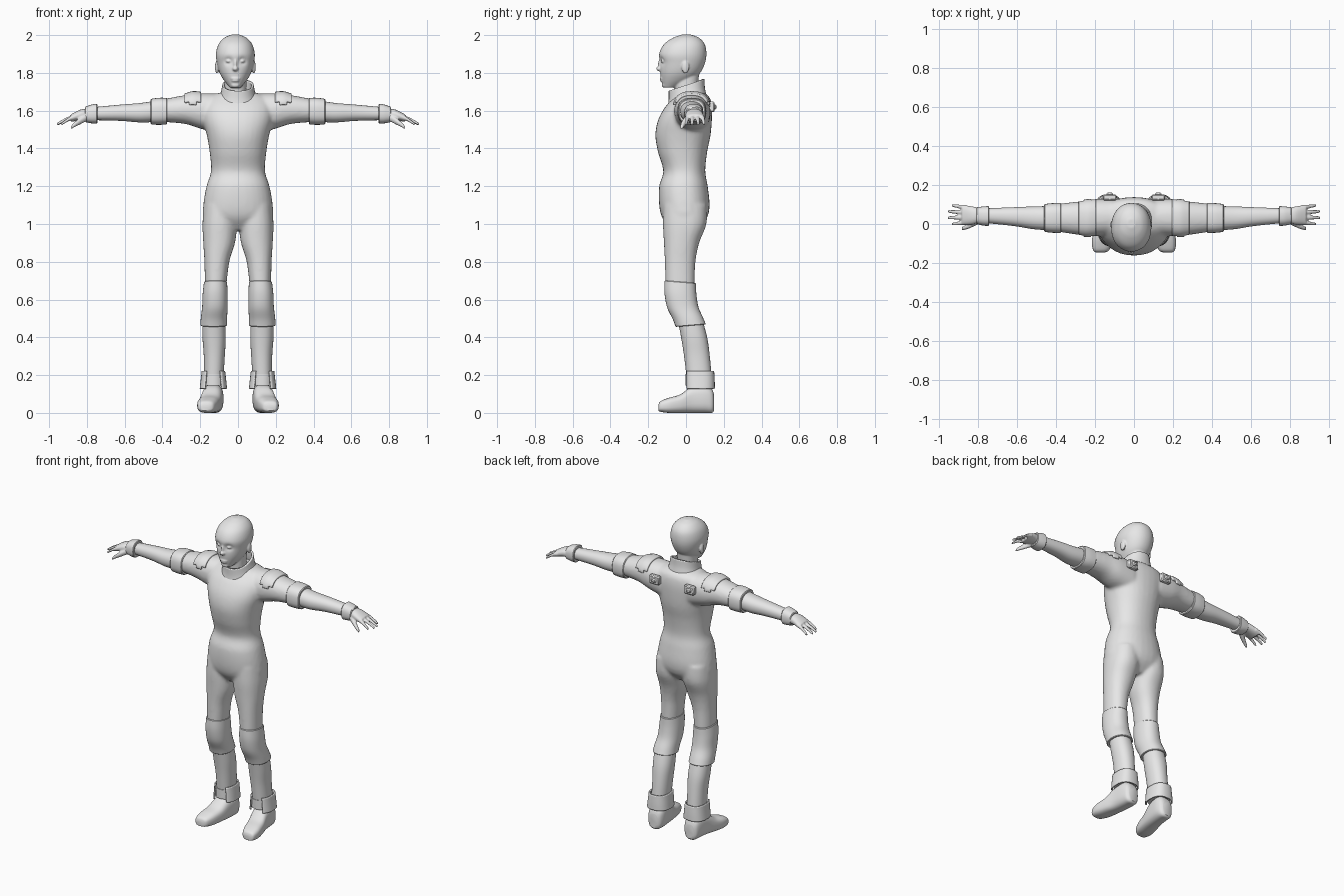
import bpy, bmesh, math
from mathutils import Matrix, Vector

default_cube = bpy.data.objects.get("Cube")
if default_cube:
    bpy.data.objects.remove(default_cube)

grey = bpy.data.materials.new("plain grey")
grey.use_nodes = True
grey.diffuse_color = (0.8, 0.8, 0.8, 1)
grey.node_tree.nodes["Principled BSDF"].inputs["Base Color"].default_value = grey.diffuse_color


def spline(rows, steps):
    """Smoothly interpolate a list of cross-section rows."""
    result = []
    for i in range(len(rows) - 1):
        before, start = rows[max(i - 1, 0)], rows[i]
        end, after = rows[i + 1], rows[min(i + 2, len(rows) - 1)]
        for k in range(steps):
            t = k / steps
            row = []
            for a, b, c, d in zip(before, start, end, after):
                slope_in, slope_out = (c - a) / 2, (d - b) / 2
                row.append(b + t * slope_in
                           + t * t * (3 * (c - b) - 2 * slope_in - slope_out)
                           + t ** 3 * (2 * (b - c) + slope_in + slope_out))
            result.append(row)
    return result + [list(rows[-1])]


def loft(bm, rows, axis="z", power=2.2, tilt=0, side=1, cap=True, sides=32, steps=5):
    """Rows hold a position on the axis, then low and high limits on the other two."""
    rings = []
    for pos, u_low, u_high, v_low, v_high in spline(rows, steps):
        ring = []
        for i in range(sides):
            angle = math.tau * i / sides
            c, s = math.cos(angle), math.sin(angle)
            u = (u_low + u_high) / 2 + (u_high - u_low) / 2 * math.copysign(abs(c) ** (2 / power), c)
            v = (v_low + v_high) / 2 + (v_high - v_low) / 2 * math.copysign(abs(s) ** (2 / power), s)
            x, y, z = {"x": (pos, u, v), "y": (u, pos, v), "z": (u, v, pos)}[axis]
            ring.append(bm.verts.new((x * side, y, z + tilt * y)))
        rings.append(ring)
    for low, high in zip(rings, rings[1:]):
        for i in range(sides):
            j = (i + 1) % sides
            bm.faces.new((low[i], low[j], high[j], high[i]))
    if cap:
        bm.faces.new(rings[0])
        bm.faces.new(rings[-1])


def centred(rows, middle=0):
    """Turn (height, half width, front, back) into loft rows."""
    return [(z, middle - w, middle + w, f, b) for z, w, f, b in rows]


def blob(bm, centre, radii):
    bmesh.ops.create_uvsphere(bm, u_segments=20, v_segments=12, radius=1,
                              matrix=Matrix.Translation(centre) @ Matrix.Diagonal((*radii, 1)))


def keep_faces(bm, rule):
    unwanted = [f for f in bm.faces if not rule(f.calc_center_median())]
    bmesh.ops.delete(bm, geom=unwanted, context="FACES")


def finish(name, bm, mirror=False, voxel=0, smooth=0, thickness=0, bevel=0):
    bmesh.ops.recalc_face_normals(bm, faces=bm.faces)
    mesh = bpy.data.meshes.new(name)
    bm.to_mesh(mesh)
    bm.free()
    mesh.materials.append(grey)
    obj = bpy.data.objects.new(name, mesh)
    bpy.context.collection.objects.link(obj)
    bpy.ops.object.select_all(action="DESELECT")
    obj.select_set(True)
    bpy.context.view_layer.objects.active = obj
    bpy.ops.object.shade_smooth_by_angle(angle=math.radians(40))
    if voxel:
        remesh = obj.modifiers.new("Blend", "REMESH")
        remesh.mode = "VOXEL"
        remesh.voxel_size = voxel
        remesh.use_smooth_shade = True
        relax = obj.modifiers.new("Relax", "SMOOTH")
        relax.factor = 0.5
        relax.iterations = smooth
    if thickness:
        shell = obj.modifiers.new("Shell", "SOLIDIFY")
        shell.thickness = thickness
    if bevel:
        obj.modifiers.new("Bevel", "BEVEL").width = bevel
    if mirror:
        obj.modifiers.new("Pair", "MIRROR").use_mirror_merge = False


# Suit: torso, thighs and upper sleeves blended into one skin
suit = bmesh.new()
loft(suit, centred([(.97, .1, -.08, .06), (1.03, .18, -.125, .11), (1.1, .184, -.142, .125),
                    (1.2, .167, -.142, .115), (1.28, .143, -.12, .102), (1.38, .15, -.148, .112),
                    (1.47, .165, -.162, .13), (1.55, .185, -.148, .137), (1.62, .19, -.11, .137),
                    (1.67, .16, -.065, .125), (1.7, .08, -.04, .09)]))
for side in (1, -1):
    loft(suit, [(.67, .062, .175, -.108, .045), (.8, .046, .178, -.112, .05),
                (.9, .016, .184, -.117, .07), (1, .004, .188, -.122, .108),
                (1.1, .002, .18, -.12, .11)], side=side)
    loft(suit, [(.1, -.06, .13, 1.48, 1.69), (.2, -.062, .128, 1.505, 1.692),
                (.28, -.056, .116, 1.53, 1.682), (.39, -.04, .104, 1.54, 1.662)],
         axis="x", side=side)
finish("suit", suit, voxel=.01, smooth=5)

# Head and neck, with the eye sockets pressed in
head = bmesh.new()
middle = -.014
loft(head, centred([(1.722, .028, -.12, -.05), (1.76, .06, -.13, .03), (1.8, .083, -.136, .075),
                    (1.85, .097, -.138, .1), (1.9, .103, -.142, .108), (1.95, .09, -.118, .1),
                    (1.985, .06, -.07, .07), (2.003, .02, -.02, .025)], middle),
     power=2.1, sides=48, steps=8)
for v in head.verts:
    for eye in (-.037, .037):
        near = (v.co.x - middle - eye) ** 2 + (v.co.z - 1.862) ** 2
        if v.co.y < 0:
            v.co.y += .014 * math.exp(-near / .0004)
loft(head, centred([(1.62, .06, -.05, .08), (1.72, .058, -.06, .065), (1.8, .06, -.06, .07)], middle))
blob(head, (middle, -.136, 1.822), (.016, .022, .014))
blob(head, (middle, -.13, 1.845), (.01, .019, .034))
blob(head, (middle, -.126, 1.77), (.026, .013, .006))
blob(head, (middle, -.125, 1.758), (.022, .013, .006))
blob(head, (middle, -.113, 1.735), (.024, .015, .014))
for side in (-1, 1):
    blob(head, (middle + side * .035, -.118, 1.862), (.016, .015, .009))
    blob(head, (middle + side * .098, -.003, 1.83), (.01, .02, .034))
finish("head", head, voxel=.005, smooth=2)

# Standing collar, higher at the back
collar = bmesh.new()
loft(collar, centred([(1.645, .108, -.098, .108), (1.69, .092, -.092, .1), (1.735, .083, -.092, .098)]),
     tilt=.33, cap=False)
finish("collar", collar, thickness=.012)

# Shoulder pads wrapping over the sleeves
pads = bmesh.new()
loft(pads, [(.195, -.068, .134, 1.5, 1.7), (.24, -.07, .13, 1.51, 1.703),
            (.285, -.062, .122, 1.52, 1.69)], axis="x", power=2.5, cap=False)
keep_faces(pads, lambda c: c.z > 1.63 + abs(c.x - .24) * .4)
finish("shoulder_pads", pads, mirror=True, thickness=.014, bevel=.003)

# Upper arm bands, forearms and wrist cuffs
bands = bmesh.new()
loft(bands, [(.375, -.046, .108, 1.527, 1.668), (.42, -.045, .107, 1.525, 1.668),
             (.462, -.04, .102, 1.527, 1.662)], axis="x", power=2.6)
finish("arm_bands", bands, mirror=True, bevel=.004)

forearms = bmesh.new()
loft(forearms, [(.44, -.032, .092, 1.54, 1.652), (.52, -.026, .09, 1.538, 1.64),
                (.62, -.01, .086, 1.546, 1.632), (.77, .006, .08, 1.55, 1.618)], axis="x")
finish("forearms", forearms, mirror=True)

wrists = bmesh.new()
loft(wrists, [(.745, -.01, .092, 1.532, 1.636), (.775, -.008, .09, 1.533, 1.632),
              (.81, .0, .086, 1.54, 1.62)], axis="x", power=2.5)
finish("wrist_cuffs", wrists, mirror=True, bevel=.004)

# Hands with four drooping fingers and a thumb
hands = bmesh.new()
loft(hands, [(.78, .01, .08, 1.55, 1.61), (.83, -.003, .09, 1.55, 1.607),
             (.885, -.005, .098, 1.54, 1.58)], axis="x")
for root, tip, reach in ((.008, .0, .935), (.034, .032, .958), (.06, .064, .955), (.085, .095, .935)):
    path = []
    for t in (0, .4, .8, 1):
        x, y, z = .86 + (reach - .86) * t, root + (tip - root) * t, 1.568 - .04 * t ** 1.5
        r = .0125 - .005 * t
        path.append((x, y - r, y + r, z - r, z + r))
    loft(hands, path, axis="x", sides=12)
loft(hands, [(.8, .0, .035, 1.545, 1.585), (.84, -.02, .01, 1.525, 1.56), (.87, -.03, -.008, 1.51, 1.535),
             (.885, -.032, -.015, 1.5, 1.517)], axis="x", sides=16)
finish("hands", hands, mirror=True, voxel=.005, smooth=2)

# Knee sleeves over the shins
knees = bmesh.new()
loft(knees, [(.46, .058, .2, -.055, .105), (.5, .058, .197, -.07, .09), (.56, .055, .19, -.1, .066),
             (.63, .055, .187, -.114, .055), (.692, .058, .18, -.114, .052)])
for v in knees.verts:
    v.co.z += v.co.y * .7 * (.58 - v.co.z)
finish("knee_sleeves", knees, mirror=True, bevel=.003)

shins = bmesh.new()
loft(shins, [(.17, .078, .18, .005, .138), (.3, .07, .181, -.01, .126),
             (.4, .065, .188, -.026, .112), (.5, .07, .188, -.045, .085)])
finish("shins", shins, mirror=True)

# Ankle cuffs: a band with flared flaps, open at the front
ankles = bmesh.new()
loft(ankles, [(.145, .07, .188, -.002, .146), (.205, .07, .188, -.002, .144)])
finish("ankle_bands", ankles, mirror=True)

flaps = bmesh.new()
loft(flaps, [(.128, .058, .203, -.008, .153), (.17, .062, .198, -.008, .152),
             (.222, .068, .192, -.008, .149)], power=2.5, cap=False)
keep_faces(flaps, lambda c: c.y > .06 or abs(c.x - .13) > .04)
finish("ankle_flaps", flaps, mirror=True, thickness=.008)

# Boots with turned-out toes
boots = bmesh.new()
loft(boots, [(-.146, .15, .195, .012, .042), (-.135, .128, .21, .006, .062), (-.09, .108, .216, 0, .08),
             (-.03, .094, .206, 0, .098), (.03, .083, .192, 0, .14), (.1, .077, .184, 0, .15),
             (.135, .085, .175, 0, .13), (.148, .1, .16, .01, .1)], axis="y", power=2.8)
finish("boots", boots, mirror=True)

# Buckles on the shoulder blades
buckles = bmesh.new()
for offset, size in (((0, 0, 0), (.07, .03, .055)), ((0, .014, 0), (.035, .02, .025))):
    bmesh.ops.create_cube(buckles, size=1, matrix=Matrix.Translation(Vector((.125, .137, 1.62)) + Vector(offset))
                          @ Matrix.Diagonal((*size, 1)))
finish("back_buckles", buckles, mirror=True, bevel=.006)
